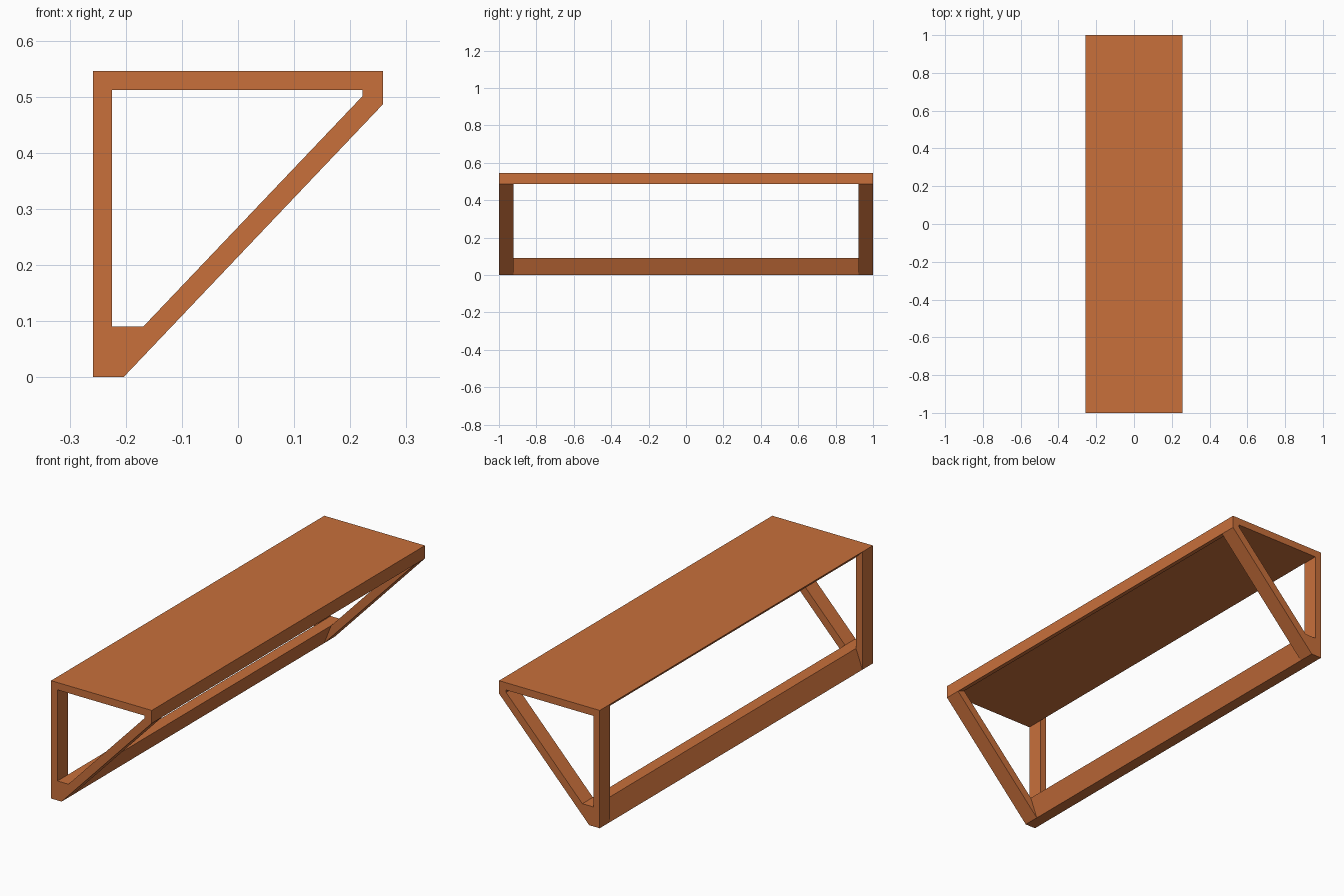
import bpy
import bmesh
from mathutils import Vector

cube = bpy.data.objects.get("Cube")
if cube:
    bpy.data.objects.remove(cube, do_unlink=True)

wood = bpy.data.materials.new("orange_brown")
colour = (0.58, 0.16, 0.044, 1.0)
wood.use_nodes = True
wood.diffuse_color = colour
wood.node_tree.nodes["Principled BSDF"].inputs["Base Color"].default_value = colour

# Side profile in x, z: outer outline and the opening inside it, corner by corner
OUTER = [(-0.258, 0), (-0.204, 0), (0.258, 0.486), (0.258, 0.546), (-0.258, 0.546)]
INNER = [(-0.225, 0.09), (-0.169, 0.09), (0.222, 0.501), (0.222, 0.512), (-0.225, 0.512)]
STATIONS = [-1, -0.923, 0.923, 1]

# One member per profile side; long members run through all three bays
MEMBERS = ["bottom_rail", "brace", "front_lip", "top_panel", "post"]
LONG = {"bottom_rail", "front_lip", "top_panel"}
COUNT = len(MEMBERS)


def filled(side, bay):
    return 0 <= bay < 3 and (bay != 1 or MEMBERS[side % COUNT] in LONG)


def point(ring, corner, station):
    x, z = ring[corner % COUNT]
    return Vector((x, STATIONS[station], z))


def add_face(bm, points, centre):
    """Add a quad that faces away from the centre of its member."""
    face = bm.faces.new([bm.verts.new(p) for p in points])
    face.normal_update()
    if face.normal.dot(face.calc_center_median() - centre) < 0:
        face.normal_flip()


def build(name, side, bays):
    bm = bmesh.new()
    for bay in bays:
        def section(station):
            return [point(OUTER, side, station), point(OUTER, side + 1, station),
                    point(INNER, side + 1, station), point(INNER, side, station)]
        near, far = section(bay), section(bay + 1)
        centre = sum(near + far, Vector()) / len(near + far)
        # Mitred joints against a neighbouring member stay open
        exposed = [True, not filled(side + 1, bay), True, not filled(side - 1, bay)]
        for i, visible in enumerate(exposed):
            j = (i + 1) % 4
            if visible:
                add_face(bm, [near[i], near[j], far[j], far[i]], centre)
        if not filled(side, bay - 1):
            add_face(bm, near, centre)
        if not filled(side, bay + 1):
            add_face(bm, far, centre)
    bmesh.ops.remove_doubles(bm, verts=bm.verts[:], dist=0.0001)
    mesh = bpy.data.meshes.new(name)
    bm.to_mesh(mesh)
    bm.free()
    mesh.materials.append(wood)
    bpy.context.collection.objects.link(bpy.data.objects.new(name, mesh))


# Long members once, posts and braces at both ends
for side, name in enumerate(MEMBERS):
    if name in LONG:
        build(name, side, [0, 1, 2])
    else:
        build("front_" + name, side, [0])
        build("back_" + name, side, [2])
